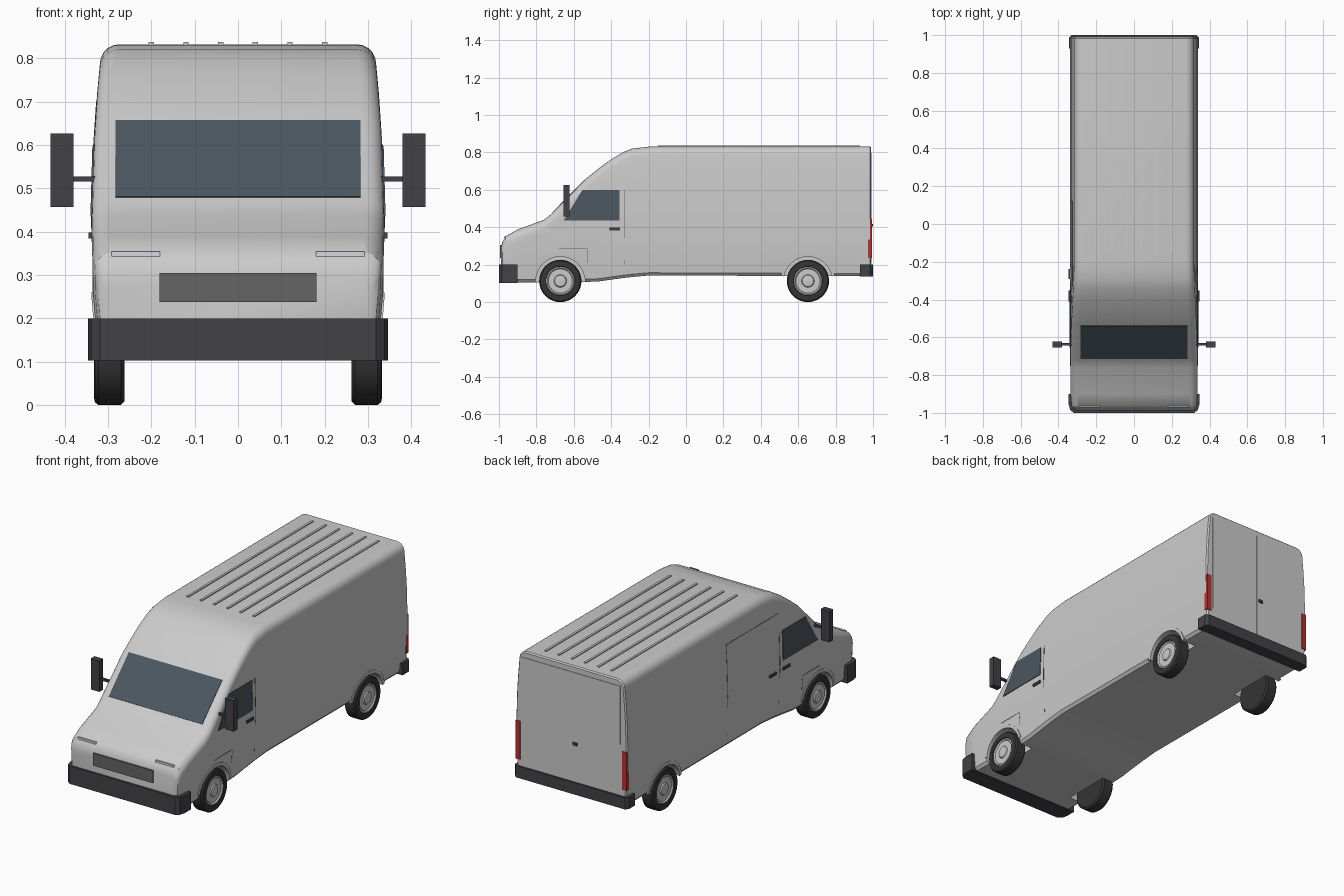
import bpy, bmesh, math
from mathutils import Vector, Matrix

if "Cube" in bpy.data.objects:
    bpy.data.objects.remove(bpy.data.objects["Cube"])


def material(name, rgb):
    m = bpy.data.materials.new(name)
    m.diffuse_color = (*rgb, 1)
    m.use_nodes = True
    m.node_tree.nodes["Principled BSDF"].inputs["Base Color"].default_value = m.diffuse_color
    return m


DARK = material("dark_plastic", (0.055, 0.053, 0.06))
TYRE = material("rubber", (0.035, 0.035, 0.035))
GLASS = material("glass", (0.07, 0.095, 0.115))
GRILLE = material("grille_grey", (0.13, 0.13, 0.13))
LAMP = material("lamp_clear", (0.66, 0.7, 0.74))
RED = material("lamp_red", (0.5, 0.03, 0.03))


def finish(name, bm, mat=None, smooth=False):
    bmesh.ops.recalc_face_normals(bm, faces=bm.faces)
    me = bpy.data.meshes.new(name)
    bm.to_mesh(me)
    bm.free()
    ob = bpy.data.objects.new(name, me)
    bpy.context.collection.objects.link(ob)
    if mat:
        me.materials.append(mat)
    bpy.ops.object.select_all(action='DESELECT')
    ob.select_set(True)
    bpy.context.view_layer.objects.active = ob
    if smooth:
        bpy.ops.object.shade_smooth_by_angle(angle=math.radians(32))
    return ob


def prism(name, pts, offset, mat=None, smooth=False):
    """Extrude a polygon of 3D points along an offset."""
    bm = bmesh.new()
    a = [bm.verts.new(p) for p in pts]
    b = [bm.verts.new(Vector(p) + Vector(offset)) for p in pts]
    bm.faces.new(a)
    bm.faces.new(b[::-1])
    for i in range(len(a)):
        j = (i + 1) % len(a)
        bm.faces.new((a[i], a[j], b[j], b[i]))
    return finish(name, bm, mat, smooth)


def box(name, x, y, z, mat=None):
    pts = [(x[0], y[0], z[0]), (x[1], y[0], z[0]), (x[1], y[1], z[0]), (x[0], y[1], z[0])]
    return prism(name, pts, (0, 0, z[1] - z[0]), mat)


def lathe_x(name, profile, x0, sx, y, z, mat=None, n=40):
    """Revolve (offset, radius) points round an axis along x."""
    bm = bmesh.new()
    rings = []
    for dx, r in profile:
        rings.append([bm.verts.new((x0 + sx * dx, y + r * math.cos(2 * math.pi * i / n),
                                    z + r * math.sin(2 * math.pi * i / n))) for i in range(n)])
    for a, b in zip(rings, rings[1:]):
        for i in range(n):
            j = (i + 1) % n
            bm.faces.new((a[i], a[j], b[j], b[i]))
    bm.faces.new(rings[0])
    bm.faces.new(rings[-1])
    return finish(name, bm, mat, True)


# half width of the body against height
WIDTHS = [(0.0, 0.315), (0.1, 0.322), (0.25, 0.334), (0.42, 0.338), (0.6, 0.333), (0.72, 0.325), (0.9, 0.308)]


def half_width(z):
    for (z0, w0), (z1, w1) in zip(WIDTHS, WIDTHS[1:]):
        if z <= z1:
            return w0 + (w1 - w0) * (z - z0) / (z1 - z0)
    return WIDTHS[-1][1]


def on_side(name, yz, s, mat=None, out=0.003, depth=0.01):
    """Plate lying on the body side."""
    pts = [(s * (half_width(z) + out), y, z) for y, z in yz]
    return prism(name, pts, (-s * depth, 0, 0), mat)


# body stations: y, bottom, top, inset, corner radius
STATIONS = [(-0.988, 0.112, 0.300, 0.025, 0.03), (-0.980, 0.108, 0.325, 0.012, 0.035),
            (-0.965, 0.106, 0.352, 0.005, 0.04), (-0.90, 0.106, 0.388, 0.0, 0.045),
            (-0.76, 0.106, 0.440, 0, 0.045), (-0.72, 0.106, 0.471, 0, 0.045),
            (-0.53, 0.108, 0.664, 0, 0.045), (-0.47, 0.110, 0.712, 0, 0.045),
            (-0.40, 0.120, 0.764, 0, 0.045), (-0.34, 0.128, 0.800, 0, 0.045),
            (-0.29, 0.134, 0.820, 0, 0.045), (-0.20, 0.142, 0.831, 0, 0.045),
            (0.60, 0.140, 0.832, 0, 0.045), (0.983, 0.138, 0.832, 0, 0.045),
            (0.990, 0.140, 0.826, 0.006, 0.04)]


def section(y, zb, zt, inset, r):
    half = [(half_width(zb) - inset - 0.012, zb)]
    lo, hi = zb + 0.015, zt - r
    for i in range(8):
        z = lo + (hi - lo) * i / 7
        half.append((half_width(z) - inset, z))
    cx = half[-1][0] - r
    for i in range(1, 6):
        a = i / 5 * math.pi / 2
        half.append((cx + r * math.cos(a), hi + r * math.sin(a)))
    return [(x, y, z) for x, z in half] + [(-x, y, z) for x, z in reversed(half)]


bm = bmesh.new()
rings = [[bm.verts.new(p) for p in section(*s)] for s in STATIONS]
for a, b in zip(rings, rings[1:]):
    for i in range(len(a)):
        j = (i + 1) % len(a)
        bm.faces.new((a[i], a[j], b[j], b[i]))
bm.faces.new(rings[0])
bm.faces.new(rings[-1])
body = finish("body", bm)

# wheel wells cut out of the body
AXLES = (("front", -0.672), ("rear", 0.652))
for end, y in AXLES:
    for s in (-1, 1):
        cutter = lathe_x("well_cutter", [(0, 0.132), (0.2, 0.132)], s * 0.24, s, y, 0.113)
        cutter.hide_render = True
        mod = body.modifiers.new("well", 'BOOLEAN')
        mod.operation, mod.solver, mod.object = 'DIFFERENCE', 'EXACT', cutter
        bpy.context.view_layer.objects.active = body
        bpy.ops.object.modifier_apply(modifier=mod.name)
        bpy.data.objects.remove(cutter)
bpy.ops.object.select_all(action='DESELECT')
body.select_set(True)
bpy.context.view_layer.objects.active = body
bpy.ops.object.shade_smooth_by_angle(angle=math.radians(32))

# wheels and arch lips
for end, y in AXLES:
    for s in (-1, 1):
        lathe_x(end + "_tyre", [(0, 0.07), (0, 0.104), (0.008, 0.113), (0.060, 0.113), (0.068, 0.107),
                                (0.070, 0.098), (0.070, 0.078), (0.06, 0.075)], s * 0.262, s, y, 0.113, TYRE)
        lathe_x(end + "_rim", [(0, 0.076), (0.020, 0.076), (0.022, 0.070), (0.016, 0.064), (0.016, 0.034),
                               (0.022, 0.030), (0.024, 0.022)], s * 0.308, s, y, 0.113)
        arc = [math.pi * (0.06 + 0.88 * i / 20) for i in range(21)]
        lip = [(y + 0.147 * math.cos(a), 0.113 + 0.147 * math.sin(a)) for a in arc]
        lip += [(y + 0.130 * math.cos(a), 0.113 + 0.130 * math.sin(a)) for a in reversed(arc)]
        on_side(end + "_arch_lip", lip, s, None, 0.004, 0.02)

# bumpers
prism("front_bumper", [(-0.346, -0.9, 0.103), (-0.346, -0.955, 0.103), (-0.338, -0.985, 0.103),
                       (-0.318, -1.0, 0.103), (0.318, -1.0, 0.103), (0.338, -0.985, 0.103),
                       (0.346, -0.955, 0.103), (0.346, -0.9, 0.103)], (0, 0, 0.097), DARK, True)
prism("rear_bumper", [(-0.344, 0.93, 0.136), (0.344, 0.93, 0.136), (0.344, 0.985, 0.136), (0.33, 1.0, 0.136),
                      (-0.33, 1.0, 0.136), (-0.344, 0.985, 0.136)], (0, 0, 0.064), DARK, True)

# windscreen and grille
prism("windscreen", [(-0.283, -0.714, 0.481), (0.283, -0.714, 0.481), (0.283, -0.540, 0.657),
                     (-0.283, -0.540, 0.657)], (0, 0.008, -0.008), GLASS)
box("grille", (-0.181, 0.181), (-0.994, -0.97), (0.237, 0.305), GRILLE)

for s in (-1, 1):
    # headlamps
    prism("headlamp", [(s * 0.18, -0.970, 0.332), (s * 0.292, -0.970, 0.318), (s * 0.292, -0.970, 0.354),
                       (s * 0.18, -0.970, 0.354)], (0, 0.026, 0), LAMP)
    # cab door glass, handle and shut lines
    on_side("cab_window", [(-0.655, 0.435), (-0.355, 0.435), (-0.355, 0.598), (-0.555, 0.598)], s, GLASS)
    on_side("cab_door_handle", [(-0.41, 0.384), (-0.353, 0.384), (-0.353, 0.398), (-0.41, 0.398)], s, DARK, 0.008, 0.012)
    for y0, y1, z0, z1 in ((-0.332, -0.328, 0.2, 0.42), (-0.332, -0.328, 0.42, 0.6),
                           (-0.68, -0.53, 0.283, 0.286), (-0.53, -0.527, 0.21, 0.286)):
        on_side("cab_shut_line", [(y0, z0), (y1, z0), (y1, z1), (y0, z1)], s, GRILLE, 0.001, 0.004)
    # door mirrors
    box("mirror_arm", sorted((s * 0.32, s * 0.385)), (-0.642, -0.629), (0.515, 0.527), DARK)
    box("mirror", sorted((s * 0.38, s * 0.432)), (-0.655, -0.622), (0.457, 0.626), DARK)
    # tail lamps and rear doors
    box("tail_lamp", sorted((s * 0.308, s * 0.336)), (0.972, 0.994), (0.235, 0.445), RED)
    w0, w1 = half_width(0.205) - 0.032, half_width(0.79) - 0.022
    prism("rear_door", [(s * 0.002, 0.98, 0.205), (s * w0, 0.98, 0.205), (s * w1, 0.98, 0.798),
                        (s * 0.002, 0.98, 0.798)], (0, 0.013, 0))
box("rear_door_handle", (-0.038, -0.012), (0.985, 1.0), (0.403, 0.418), DARK)

# sliding side door on the left
on_side("sliding_door_handle", [(-0.292, 0.384), (-0.237, 0.384), (-0.237, 0.398), (-0.292, 0.398)], -1, DARK, 0.008, 0.012)
for y0, y1, z0, z1 in ((0.12, 0.123, 0.2, 0.42), (0.12, 0.123, 0.42, 0.6), (0.12, 0.123, 0.6, 0.7),
                       (-0.33, 0.123, 0.697, 0.7)):
    on_side("sliding_door_line", [(y0, z0), (y1, z0), (y1, z1), (y0, z1)], -1, GRILLE, 0.001, 0.004)

# roof ribs
for i in range(6):
    x = -0.2 + 0.08 * i
    box("roof_rib", (x - 0.006, x + 0.006), (-0.15, 0.93), (0.826, 0.837))
